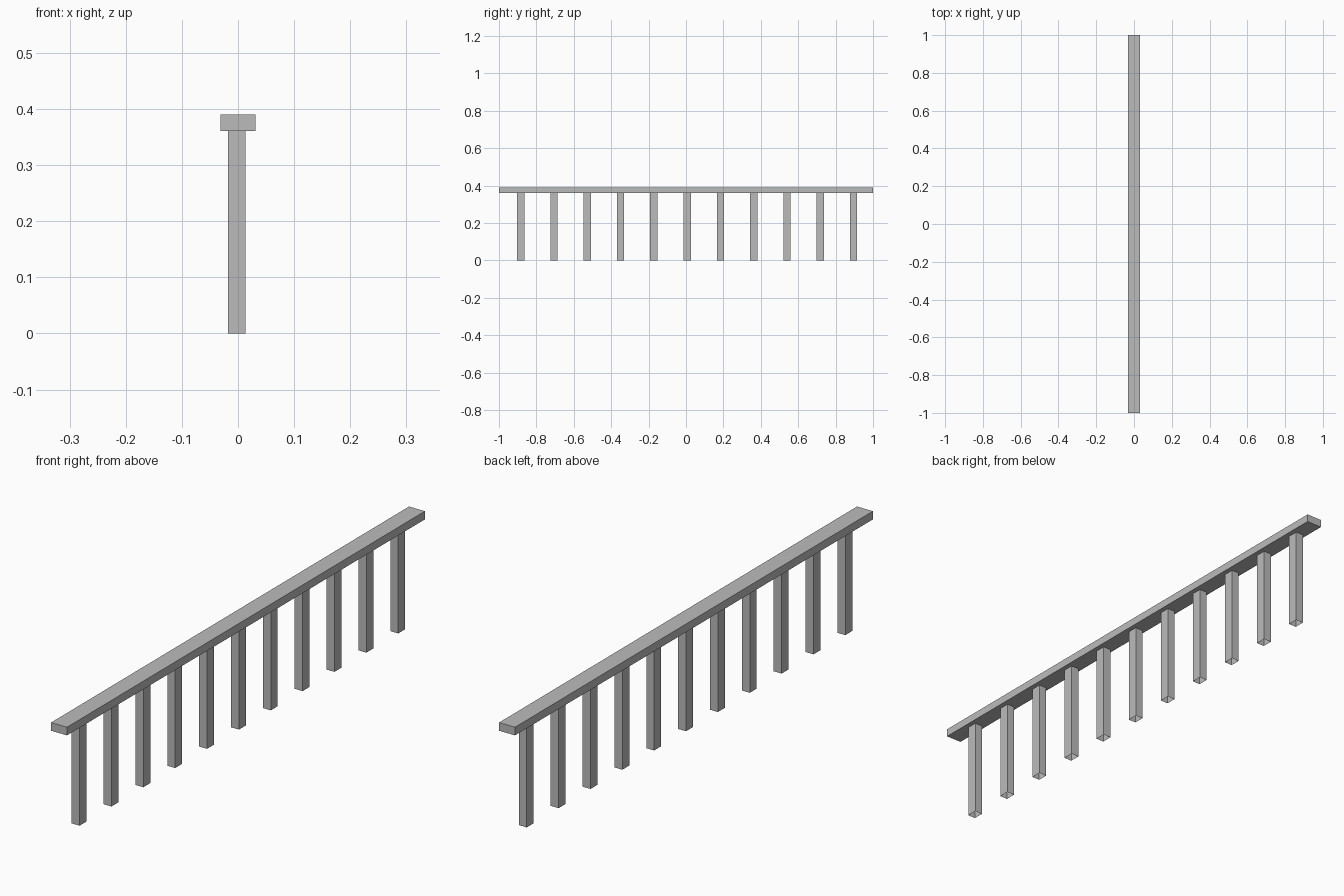
import bpy
import bmesh
from mathutils import Matrix, Vector

cube = bpy.data.objects.get("Cube")
if cube:
    bpy.data.objects.remove(cube, do_unlink=True)

# Single grey finish
GREY = (0.5, 0.5, 0.5, 1.0)
grey = bpy.data.materials.new("plain_grey")
grey.use_nodes = True
grey.diffuse_color = GREY
grey.node_tree.nodes["Principled BSDF"].inputs["Base Color"].default_value = GREY


def make_box(name, low, high, open_ends=False):
    """Box between two corners; open_ends leaves off the top and bottom faces."""
    low, high = Vector(low), Vector(high)
    size = high - low
    bm = bmesh.new()
    bmesh.ops.create_cube(bm, size=1, matrix=Matrix.Diagonal((*size, 1)))
    if open_ends:
        bm.normal_update()
        ends = [f for f in bm.faces if abs(f.normal.z) > 0.9]
        bmesh.ops.delete(bm, geom=ends, context='FACES_ONLY')
    mesh = bpy.data.meshes.new(name)
    bm.to_mesh(mesh)
    bm.free()
    mesh.materials.append(grey)
    obj = bpy.data.objects.new(name, mesh)
    obj.location = (low + high) / 2
    bpy.context.collection.objects.link(obj)
    return obj


# Handrail
RAIL_BOTTOM, RAIL_TOP = 0.361, 0.39
make_box("handrail", (-0.031, -1, RAIL_BOTTOM), (0.031, 1, RAIL_TOP))

# Row of hollow posts, set slightly off the rail's centre line
POSTS, FIRST_Y, SPACING, HALF_DEPTH = 11, -0.884, 0.178, 0.0195
for i in range(POSTS):
    y = FIRST_Y + i * SPACING
    make_box(f"post_{i + 1}", (-0.018, y - HALF_DEPTH, 0),
             (0.013, y + HALF_DEPTH, RAIL_BOTTOM), open_ends=True)
